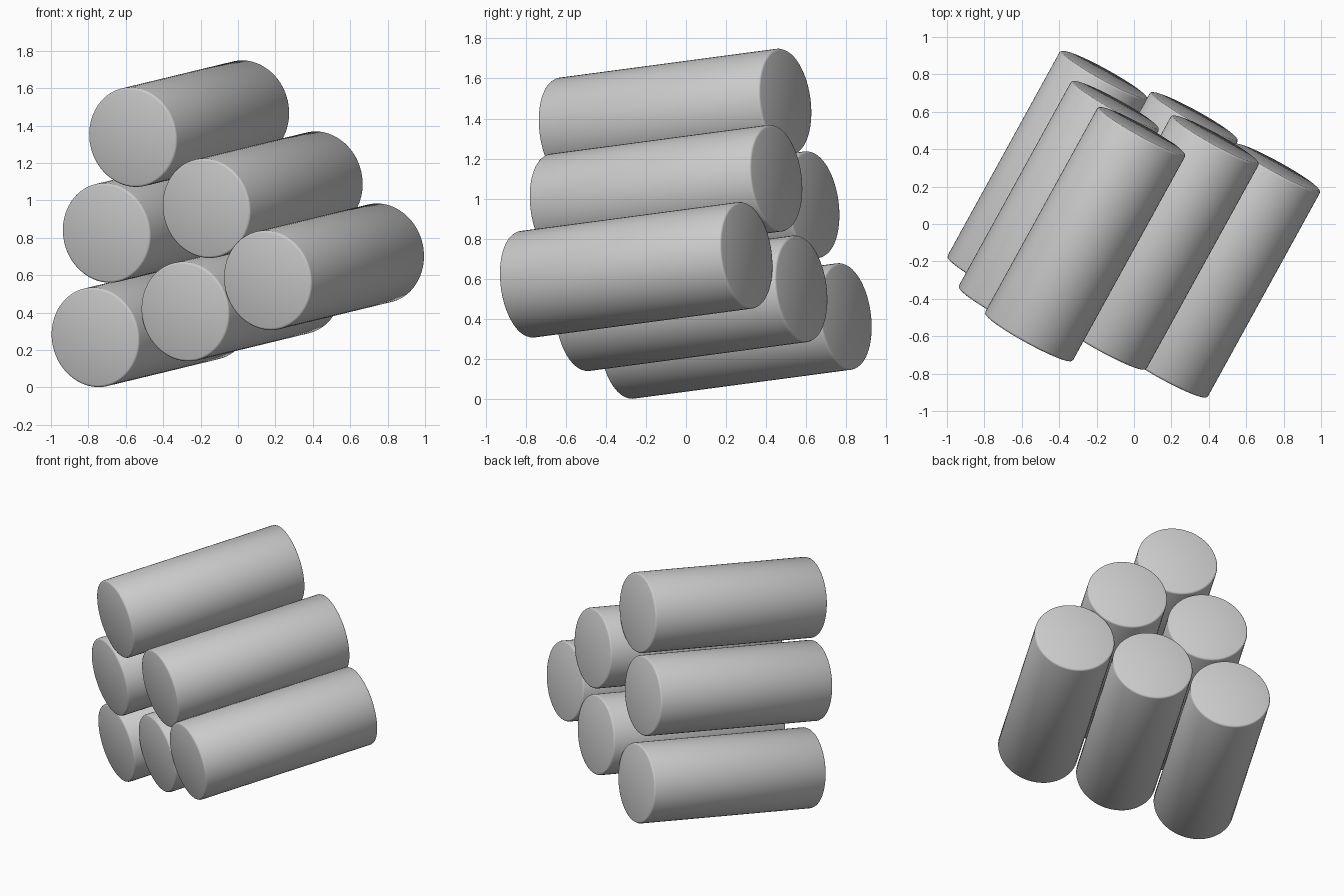
import bpy
from mathutils import Vector

if "Cube" in bpy.data.objects:
    bpy.data.objects.remove(bpy.data.objects["Cube"], do_unlink=True)

# Single plain grey
grey = bpy.data.materials.new("plain grey")
grey.use_nodes = True
colour = (0.6, 0.6, 0.6, 1)
grey.diffuse_color = colour
grey.node_tree.nodes["Principled BSDF"].inputs["Base Color"].default_value = colour

RADIUS = 0.268
AXIS = Vector((0.608, 1.105, 0.147))

# Centre of each roll's front end
rolls = {
    "bottom_roll_right": (-0.766, -0.306, 0.267),
    "bottom_roll_middle": (-0.285, -0.527, 0.405),
    "bottom_roll_left": (0.156, -0.801, 0.572),
    "middle_roll_right": (-0.706, -0.467, 0.825),
    "middle_roll_left": (-0.172, -0.652, 0.957),
    "top_roll": (-0.565, -0.607, 1.337),
}


def add_roll(name, front):
    """One solid roll lying along the shared axis, with softened rims."""
    bpy.ops.mesh.primitive_cylinder_add(
        vertices=64, radius=RADIUS, depth=AXIS.length,
        end_fill_type='TRIFAN', location=Vector(front) + AXIS / 2,
        rotation=AXIS.to_track_quat('Z', 'Y').to_euler())
    roll = bpy.context.object
    roll.name = name
    roll.data.materials.append(grey)
    bpy.ops.object.shade_smooth()
    rim = roll.modifiers.new("soft rim", 'BEVEL')
    rim.width = 0.012
    rim.segments = 2
    rim.limit_method = 'ANGLE'


for name, front in rolls.items():
    add_roll(name, front)
